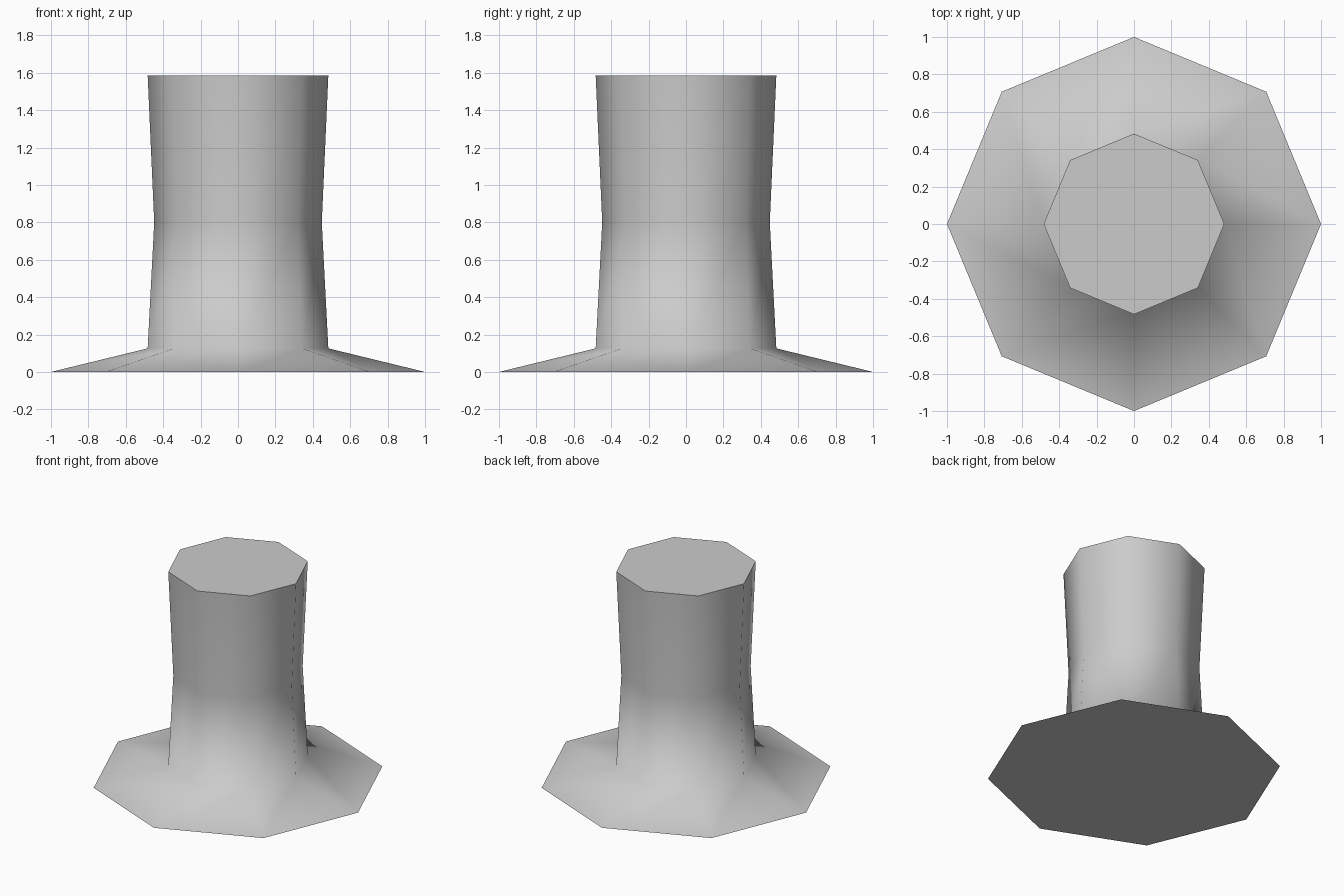
import bpy
import bmesh
import math

if "Cube" in bpy.data.objects:
    bpy.data.objects.remove(bpy.data.objects["Cube"])

SIDES = 8
# (radius, height) rings from the flange rim up to the top of the post
PROFILE = [(1.0, 0.0), (0.483, 0.126), (0.448, 0.80), (0.483, 1.585)]

grey = bpy.data.materials.new("light grey")
grey.diffuse_color = (0.6, 0.6, 0.6, 1.0)
grey.use_nodes = True
grey.node_tree.nodes["Principled BSDF"].inputs["Base Color"].default_value = grey.diffuse_color

bm = bmesh.new()
rings = []
for radius, z in PROFILE:
    rings.append([bm.verts.new((radius * math.cos(math.tau * i / SIDES),
                                radius * math.sin(math.tau * i / SIDES), z))
                  for i in range(SIDES)])

# Flange and waisted post: one smooth skin
for low, high in zip(rings, rings[1:]):
    for i in range(SIDES):
        j = (i + 1) % SIDES
        bm.faces.new((low[i], low[j], high[j], high[i])).smooth = True

# Flat end caps with sharp rims
for cap in (bm.faces.new(rings[0][::-1]), bm.faces.new(rings[-1])):
    cap.smooth = False
    for edge in cap.edges:
        edge.smooth = False

mesh = bpy.data.meshes.new("flanged_post")
bm.to_mesh(mesh)
bm.free()
mesh.materials.append(grey)
post = bpy.data.objects.new("flanged_post", mesh)
bpy.context.collection.objects.link(post)
